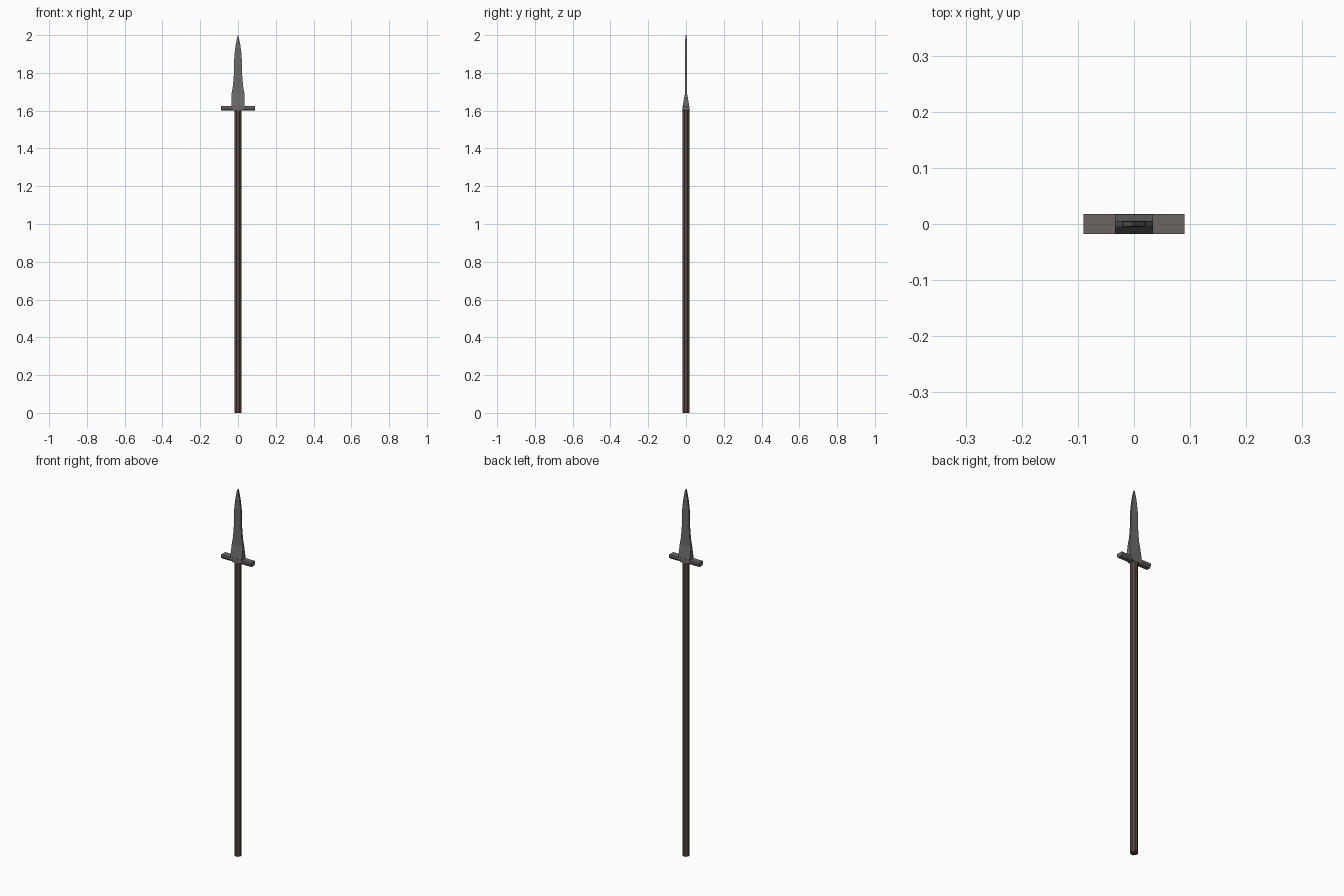
import bpy, bmesh, math

if "Cube" in bpy.data.objects:
    bpy.data.objects.remove(bpy.data.objects["Cube"])


def material(name, rgb):
    m = bpy.data.materials.new(name)
    m.diffuse_color = (*rgb, 1)
    m.use_nodes = True
    m.node_tree.nodes["Principled BSDF"].inputs["Base Color"].default_value = m.diffuse_color
    return m


WOOD = material("dark_wood", (0.10, 0.062, 0.047))
STEEL = material("blade_steel", (0.15, 0.148, 0.142))
IRON = material("guard_iron", (0.145, 0.13, 0.123))


def loft(name, rings, mat):
    """Skin a list of equal-length point rings and cap both ends."""
    bm = bmesh.new()
    loops = [[bm.verts.new(p) for p in r] for r in rings]
    n = len(loops[0])
    for a, b in zip(loops, loops[1:]):
        for i in range(n):
            j = (i + 1) % n
            bm.faces.new((a[i], a[j], b[j], b[i]))
    bm.faces.new(loops[0][::-1])
    bm.faces.new(loops[-1])
    bmesh.ops.recalc_face_normals(bm, faces=bm.faces)
    me = bpy.data.meshes.new(name)
    bm.to_mesh(me)
    bm.free()
    me.materials.append(mat)
    ob = bpy.data.objects.new(name, me)
    bpy.context.collection.objects.link(ob)
    return ob


# octagonal shaft
R = 0.0175 / math.cos(math.pi / 8)
angles = [math.pi / 8 + i * math.pi / 4 for i in range(8)]
loft("shaft", [[(R * math.cos(a), R * math.sin(a), z) for a in angles]
               for z in (0, 1.61)], WOOD)

# crossguard bar with chamfered lower edges
section = [(-0.0175, 1.61), (-0.011, 1.601), (0.011, 1.601),
           (0.0175, 1.61), (0.0175, 1.624), (-0.0175, 1.624)]
loft("crossguard", [[(x, y, z) for y, z in section] for x in (-0.09, 0.09)], IRON)

# spearhead: wide socket block thinning into a flat leaf blade (z, half width, half depth)
profile = [(1.601, 0.022, 0.0175), (1.615, 0.034, 0.0178), (1.63, 0.034, 0.0165),
           (1.69, 0.034, 0.006), (1.73, 0.027, 0.005), (1.79, 0.022, 0.005),
           (1.85, 0.0215, 0.005), (1.90, 0.0185, 0.005), (1.95, 0.012, 0.0045),
           (1.98, 0.006, 0.004), (2.0, 0.001, 0.003)]
loft("spearhead", [[(-w, -d, z), (w, -d, z), (w, d, z), (-w, d, z)]
                   for z, w, d in profile], STEEL)
